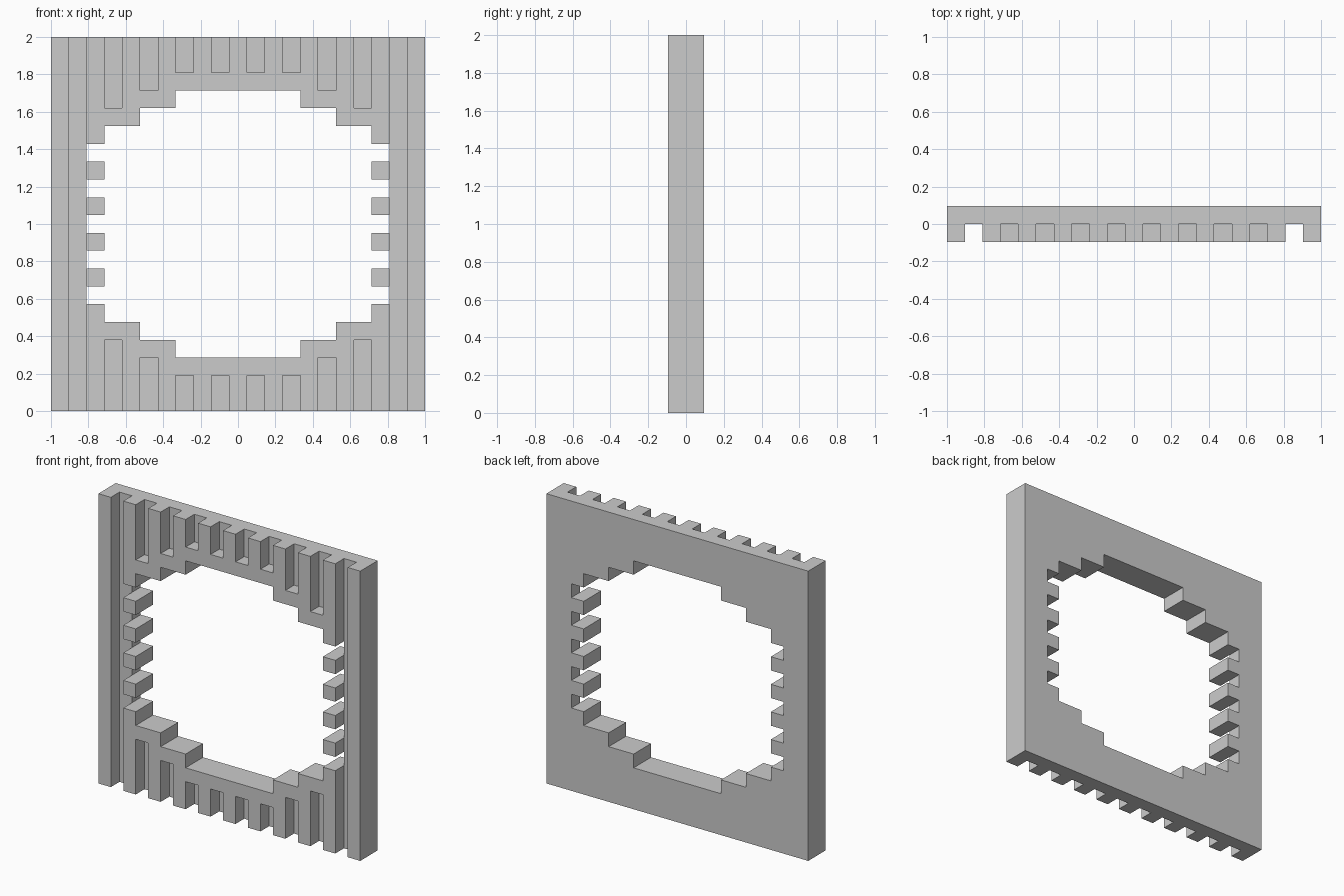
import bpy, bmesh
from mathutils import Vector

if "Cube" in bpy.data.objects:
    bpy.data.objects.remove(bpy.data.objects["Cube"])

N = 21            # modules per side
U = 2 / N         # module size


def module(face):
    """Column and row of a face, both mirrored about the centre."""
    p = face.calc_center_median()
    i, j = int((p.x + 1) / U), int(p.z / U)
    return min(i, N - 1 - i), min(j, N - 1 - j)


def hole_start(c):
    """First open row of the stepped opening in column c."""
    return N if c < 2 else 6 if c == 2 else 5 if c < 5 else 4 if c < 7 else 3


def is_hole(face):
    c, r = module(face)
    tooth = c == 2 and r % 2 == 1
    return r >= hole_start(c) and not tooth


def is_groove(face):
    c, r = module(face)
    return c % 2 == 1 and r < hole_start(c) - 1


def extrude(bm, faces, vec):
    ext = bmesh.ops.extrude_face_region(bm, geom=faces)["geom"]
    verts = [g for g in ext if isinstance(g, bmesh.types.BMVert)]
    bmesh.ops.translate(bm, verts=verts, vec=vec)
    return [g for g in ext if isinstance(g, bmesh.types.BMFace)]


bm = bmesh.new()

# Back plate: square sheet with the stepped, toothed opening
bmesh.ops.create_grid(bm, x_segments=N, y_segments=N, size=1)
for v in bm.verts:
    v.co = Vector((v.co.x, U, v.co.y + 1))
bmesh.ops.delete(bm, geom=[f for f in bm.faces if is_hole(f)], context='FACES')
front = extrude(bm, bm.faces[:], (0, -U, 0))

# Front layer: everything except the vertical grooves is raised
ribs = [f for f in front if not is_groove(f)]
extrude(bm, ribs, (0, -U, 0))
left_over = [f for f in ribs if f.is_valid]
if left_over:
    bmesh.ops.delete(bm, geom=left_over, context='FACES')

# Clean up into large flat faces
bmesh.ops.recalc_face_normals(bm, faces=bm.faces[:])
assert all(e.is_manifold for e in bm.edges)
bmesh.ops.dissolve_limit(bm, angle_limit=0.02, verts=bm.verts[:], edges=bm.edges[:])

mesh = bpy.data.meshes.new("grooved_frame")
bm.to_mesh(mesh)
bm.free()
frame = bpy.data.objects.new("grooved_frame", mesh)
bpy.context.collection.objects.link(frame)
